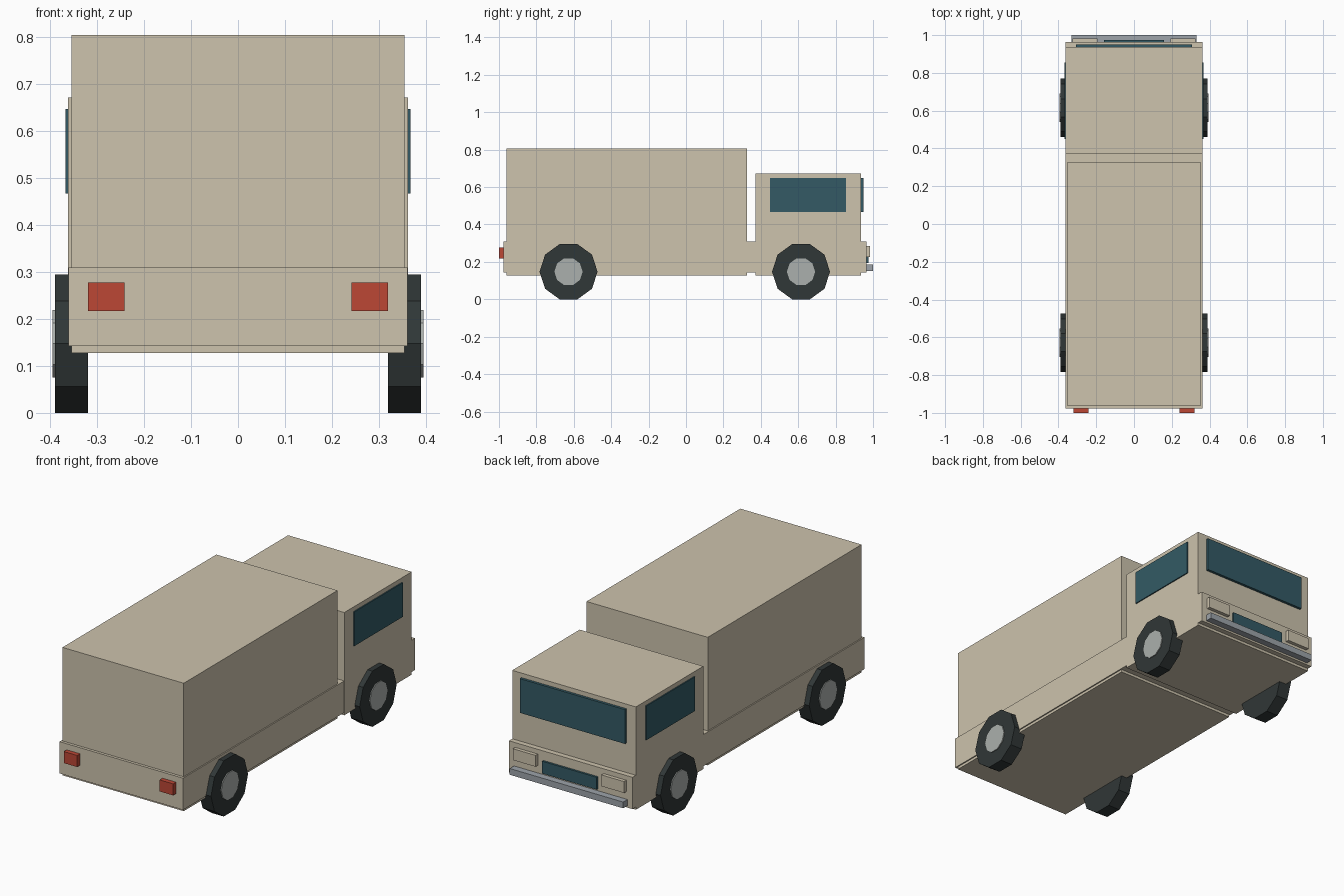
import bpy
import math

if "Cube" in bpy.data.objects:
    bpy.data.objects.remove(bpy.data.objects["Cube"])


def material(name, rgb):
    """Flat colour given in 0-255 display values, stored as linear."""
    m = bpy.data.materials.new(name)
    lin = [((c / 255 + 0.055) / 1.055) ** 2.4 for c in rgb]
    m.diffuse_color = (*lin, 1)
    m.use_nodes = True
    m.node_tree.nodes["Principled BSDF"].inputs["Base Color"].default_value = m.diffuse_color
    return m


CREAM = material("cream paint", (205, 195, 173))
GLASS = material("teal glass", (51, 90, 101))
RUBBER = material("dark rubber", (48, 55, 55))
HUB = material("hub grey", (171, 176, 173))
STEEL = material("bumper steel", (157, 164, 170))
RED = material("tail red", (188, 71, 53))


def box(name, x, y, z, mat):
    """Box spanning the given (min, max) ranges."""
    bpy.ops.mesh.primitive_cube_add(
        size=1, location=[(a + b) / 2 for a, b in (x, y, z)])
    ob = bpy.context.object
    ob.name = name
    ob.scale = [b - a for a, b in (x, y, z)]
    bpy.ops.object.transform_apply(location=False, rotation=False, scale=True)
    ob.data.materials.append(mat)
    return ob


def disc(name, x, y, z, radius, mat):
    """Ten-sided cylinder along x, with a flat side on the ground."""
    bpy.ops.mesh.primitive_cylinder_add(
        vertices=10, radius=radius, depth=x[1] - x[0],
        location=((x[0] + x[1]) / 2, y, z), rotation=(0, math.pi / 2, 0))
    ob = bpy.context.object
    ob.name = name
    # turn so that corners point fore and aft
    ob.rotation_euler = (0, math.pi / 2, 0)
    ob.data.materials.append(mat)
    return ob


# Body: low chassis, tall cargo box, separate cab
box("chassis", (-0.3615, 0.3615), (-0.976, 0.964), (0.142, 0.31), CREAM)
box("cargo_box", (-0.355, 0.355), (-0.961, 0.325), (0.128, 0.805), CREAM)
box("cab", (-0.362, 0.362), (0.372, 0.936), (0.128, 0.672), CREAM)

# Front fittings
box("windshield", (-0.308, 0.308), (0.93, 0.95), (0.467, 0.648), GLASS)
box("grille", (-0.16, 0.16), (0.955, 0.975), (0.195, 0.26), GLASS)
box("bumper", (-0.332, 0.332), (0.958, 1.0), (0.152, 0.185), STEEL)

# Parts repeated on both sides
for side, s in (("left", -1), ("right", 1)):
    def span(a, b):
        return tuple(sorted((s * a, s * b)))

    box(f"{side}_side_window", span(0.355, 0.368), (0.449, 0.855),
        (0.467, 0.648), GLASS)
    box(f"{side}_headlight", span(0.193, 0.326), (0.955, 0.983),
        (0.225, 0.285), CREAM)
    box(f"{side}_taillight", span(0.242, 0.32), (-1.0, -0.97),
        (0.217, 0.278), RED)
    for end, y in (("front", 0.615), ("rear", -0.628)):
        disc(f"{side}_{end}_tyre", span(0.32, 0.39), y, 0.1475, 0.155, RUBBER)
        disc(f"{side}_{end}_hub", span(0.33, 0.395), y, 0.1475, 0.0755, HUB)
